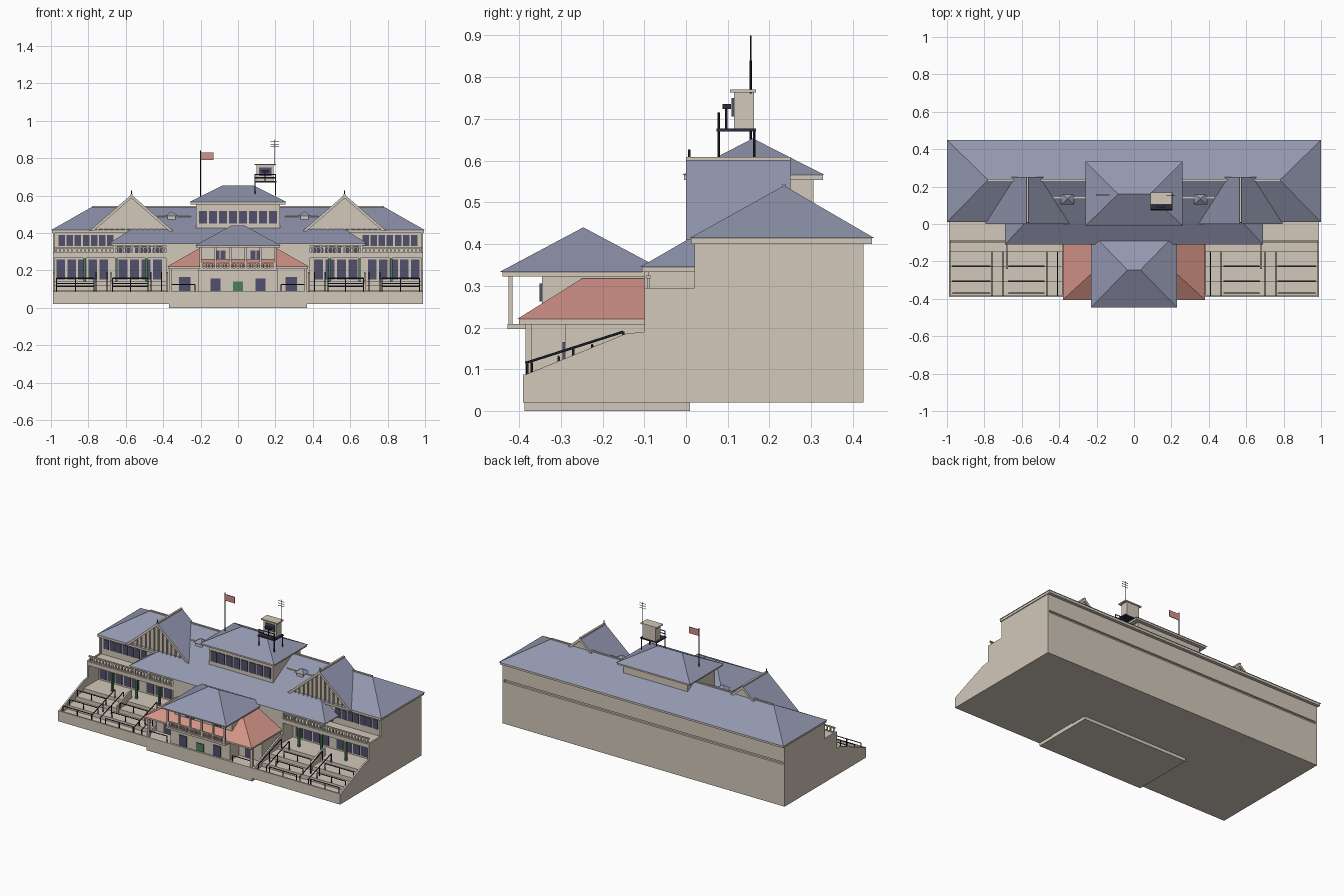
import bpy
import bmesh
from mathutils import Vector, Matrix

cube = bpy.data.objects.get("Cube")
if cube:
    bpy.data.objects.remove(cube)


def material(name, r, g, b):
    m = bpy.data.materials.new(name)
    m.use_nodes = True
    m.diffuse_color = (r, g, b, 1)
    m.node_tree.nodes["Principled BSDF"].inputs["Base Color"].default_value = (r, g, b, 1)
    return m


CREAM = material("cream wall", 0.65, 0.58, 0.49)
SLATE = material("slate blue roof", 0.29, 0.31, 0.43)
RED = material("red roof", 0.65, 0.29, 0.24)
GLASS = material("dark window", 0.085, 0.08, 0.15)
IRON = material("dark iron", 0.025, 0.025, 0.045)
GREEN = material("green paint", 0.07, 0.22, 0.10)


def finish(name, bm, *mats):
    bmesh.ops.recalc_face_normals(bm, faces=bm.faces)
    mesh = bpy.data.meshes.new(name)
    bm.to_mesh(mesh)
    bm.free()
    for m in mats:
        mesh.materials.append(m)
    ob = bpy.data.objects.new(name, mesh)
    bpy.context.collection.objects.link(ob)
    return ob


def boxes(name, mat, spans):
    """Boxes given as (x0, x1, y0, y1, z0, z1), joined in one mesh."""
    bm = bmesh.new()
    for x0, x1, y0, y1, z0, z1 in spans:
        mid = Vector((x0 + x1, y0 + y1, z0 + z1)) / 2
        size = (abs(x1 - x0), abs(y1 - y0), abs(z1 - z0), 1)
        bmesh.ops.create_cube(bm, size=1, matrix=Matrix.Translation(mid) @ Matrix.Diagonal(size))
    return finish(name, bm, mat)


def hip(name, mat, base, z0, top, z1):
    """Hipped roof between a base and a top rectangle (x0, x1, y0, y1)."""
    bm = bmesh.new()
    for (x0, x1, y0, y1), z in ((base, z0), (top, z1)):
        for p in {(x, y, z) for x in (x0, x1) for y in (y0, y1)}:
            bm.verts.new(p)
    bmesh.ops.convex_hull(bm, input=bm.verts)
    bmesh.ops.dissolve_limit(bm, angle_limit=0.01, verts=bm.verts, edges=bm.edges)
    return finish(name, bm, mat)


def prism(name, mats, pts, a0, a1, axis):
    """Profile extruded along x (points are y, z) or along y (points are x, z)."""
    place = (lambda a, p: (a, p[0], p[1])) if axis == "x" else (lambda a, p: (p[0], a, p[1]))
    bm = bmesh.new()
    face = bm.faces.new([bm.verts.new(place(a0, p)) for p in pts])
    new = bmesh.ops.extrude_face_region(bm, geom=[face])["geom"]
    shift = Vector(place(a1 - a0, (0, 0)))
    bmesh.ops.translate(bm, vec=shift, verts=[v for v in new if isinstance(v, bmesh.types.BMVert)])
    return finish(name, bm, *mats)


def bars(name, mat, lines, r=0.0025):
    """Thin round bars between pairs of points."""
    bm = bmesh.new()
    for a, b in lines:
        a, b = Vector(a), Vector(b)
        turn = (b - a).to_track_quat("Z", "Y").to_matrix().to_4x4()
        bmesh.ops.create_cone(bm, cap_ends=True, segments=6, radius1=r, radius2=r,
                              depth=(b - a).length, matrix=Matrix.Translation((a + b) / 2) @ turn)
    return finish(name, bm, mat)


def row(x0, x1, n, fill=0.8):
    """Spans of n evenly spaced panes."""
    step = (x1 - x0) / n
    return [(x0 + step * (i + 0.5 - fill / 2), x0 + step * (i + 0.5 + fill / 2)) for i in range(n)]


def balustrade(name, x0, x1, n, y, z0, z1):
    spans = [(x0, x1, y - 0.005, y + 0.005, z1 - 0.007, z1),
             (x0, x1, y - 0.004, y + 0.004, z0, z0 + 0.005)]
    spans += [(a, b, y - 0.003, y + 0.003, z0, z1) for a, b in row(x0, x1, n, 0.35)]
    boxes(name, CREAM, spans)


# Main block, back wall with a recessed groove
boxes("main_block", CREAM, [(-0.985, 0.985, 0, 0.425, 0.02, 0.285),
                            (-0.985, 0.985, 0.03, 0.412, 0.28, 0.305),
                            (-0.985, 0.985, 0.03, 0.425, 0.3, 0.405)])
boxes("base_plinth", CREAM, [(-0.37, 0.37, -0.387, 0.01, 0, 0.025)])
boxes("balcony_floor", CREAM, [(-0.985, 0.985, -0.1, 0.03, 0.265, 0.29)])
boxes("main_eaves", CREAM, [(-0.995, 0.995, 0.012, 0.445, 0.4, 0.415)])
hip("main_roof", SLATE, (-1, 1, 0.01, 0.45), 0.415, (-0.78, 0.78, 0.235, 0.235), 0.54)
boxes("main_ridge_cap", CREAM, [(-0.78, 0.78, 0.23, 0.24, 0.533, 0.544)])

# Long lean-to roof over the balcony
boxes("veranda_eaves", CREAM, [(-0.68, 0.68, -0.105, 0.03, 0.333, 0.345)])
hip("veranda_roof", SLATE, (-0.69, 0.69, -0.11, 0.035), 0.345, (-0.57, 0.57, 0.02, 0.035), 0.42)

for s, side in ((1, "left"), (-1, "right")):
    # End wall and sloping terrace walls
    prism(side + "_end_wall", [CREAM], [(-0.1, 0.02), (0.425, 0.02), (0.425, 0.405), (0.02, 0.405),
                                        (0.02, 0.295), (-0.1, 0.295)], s * 0.98, s * 0.99, "x")
    slope = [(-0.39, 0.02), (-0.39, 0.085), (-0.145, 0.185), (-0.1, 0.19), (-0.1, 0.02)]
    for x, part in ((0.98, "outer"), (0.375, "inner")):
        prism(f"{side}_{part}_terrace_wall", [CREAM], slope, s * x, s * (x + 0.01), "x")
    prism(side + "_middle_terrace_wall", [CREAM], [(-0.24, 0.05), (-0.24, 0.145), (-0.145, 0.185),
                                                   (-0.1, 0.19), (-0.1, 0.05)], s * 0.675, s * 0.685, "x")

    # Stepped seating terrace
    steps = [(-0.385, 0.02)]
    for y0, y1, z in ((-0.385, -0.31, 0.07), (-0.31, -0.23, 0.095), (-0.23, -0.15, 0.12), (-0.15, 0.01, 0.14)):
        steps += [(y0, z), (y1, z)]
    prism(side + "_terrace_steps", [CREAM], steps + [(0.01, 0.02)], s * 0.375, s * 0.985, "x")
    boxes(side + "_terrace_parapet", CREAM, [(s * 0.375, s * 0.99, -0.39, -0.38, 0.02, 0.087)])

    # Iron rails along the terraces and beside the aisles
    lines = []
    for y, z, floor in ((-0.37, 0.115, 0.07), (-0.305, 0.13, 0.095), (-0.225, 0.158, 0.12)):
        for x0, x1 in ((0.48, 0.67), (0.77, 0.97)):
            lines.append(((s * x0, y, z), (s * x1, y, z)))
            lines += [((s * x, y, floor), (s * x, y, z)) for x in (x0, (x0 + x1) / 2, x1)]
    for x in (0.41, 0.465, 0.70, 0.76):
        lines.append(((s * x, -0.385, 0.115), (s * x, -0.15, 0.19)))
        lines += [((s * x, y, z - 0.06), (s * x, y, z)) for y, z in ((-0.38, 0.117), (-0.27, 0.152), (-0.15, 0.19))]
    bars(side + "_terrace_rails", IRON, lines, 0.003)

    # Windows of both floors
    panes = [(s * a, s * b, -0.005, 0.002, 0.15, 0.258) for a, b in row(0.40, 0.645, 4) + row(0.69, 0.975, 5)]
    panes += [(s * a, s * b, 0.025, 0.032, 0.33, 0.388) for a, b in row(0.66, 0.965, 7)]
    panes += [(s * a, s * b, 0.025, 0.032, 0.295, 0.33) for a, b in row(0.40, 0.65, 6)]
    boxes(side + "_windows", GLASS, panes)

    # Balcony rail and posts
    balustrade(side + "_balcony_rail", s * 0.23, s * 0.985, 34, -0.09, 0.29, 0.325)
    boxes(side + "_green_posts", GREEN, [(s * x - 0.006, s * x + 0.006, -0.095, -0.083, 0.14, 0.266)
                                         for x in (0.49, 0.65, 0.82)])
    boxes(side + "_balcony_posts", CREAM, [(s * x - 0.005, s * x + 0.005, -0.1, -0.09, 0.29, 0.335)
                                           for x in (0.28, 0.37, 0.46, 0.56, 0.66)])

    # Cross gable: roof shell with cream ends, boarded wall, finial
    c = s * 0.57
    shell = prism(side + "_gable_roof", [SLATE, CREAM],
                  [(c - 0.225, 0.41), (c, 0.605), (c + 0.225, 0.41), (c + 0.203, 0.41), (c, 0.586),
                   (c - 0.203, 0.41)], 0, 0.25, "y")
    for f in shell.data.polygons:
        f.material_index = int(abs(f.normal.y) > 0.9)
    prism(side + "_gable_wall", [CREAM], [(c - 0.205, 0.408), (c, 0.588), (c + 0.205, 0.408)], 0.02, 0.24, "y")
    boxes(side + "_gable_boards", CREAM, [(c + d * 0.03 - 0.003, c + d * 0.03 + 0.003, 0.012, 0.022,
                                           0.405, 0.59 - abs(d) * 0.027) for d in range(-6, 7)])
    boxes(side + "_gable_ridge_cap", CREAM, [(c - 0.006, c + 0.006, 0, 0.25, 0.598, 0.608)])
    bars(side + "_finial", IRON, [((c, 0.008, 0.6), (c, 0.008, 0.626))], 0.003)

    # Roof vent and cream strip between gable and tower
    v = s * 0.355
    boxes(side + "_roof_strip", CREAM, [(s * 0.25, s * 0.43, 0.135, 0.145, 0.47, 0.492)])
    boxes(side + "_vent_base", CREAM, [(v - 0.022, v + 0.022, 0.112, 0.16, 0.46, 0.492)])
    hip(side + "_vent_roof", SLATE, (v - 0.034, v + 0.034, 0.105, 0.165), 0.492, (v, v, 0.135, 0.135), 0.515)

# Central tower
boxes("tower_body", CREAM, [(-0.225, 0.225, 0.03, 0.305, 0.4, 0.557)])
boxes("tower_windows", GLASS, [(a, b, 0.024, 0.032, 0.452, 0.518) for a, b in row(-0.215, 0.215, 8)])
boxes("tower_eaves", CREAM, [(-0.255, 0.255, -0.005, 0.328, 0.553, 0.565)])
hip("tower_roof", SLATE, (-0.26, 0.26, -0.01, 0.333), 0.565, (-0.085, 0.085, 0.16, 0.16), 0.653)

# Lookout box on its iron platform
boxes("lookout_box", CREAM, [(0.1, 0.19, 0.115, 0.163, 0.675, 0.765)])
boxes("lookout_roof", CREAM, [(0.087, 0.203, 0.105, 0.168, 0.763, 0.77)])
boxes("lookout_window", GLASS, [(0.112, 0.178, 0.109, 0.116, 0.705, 0.75)])
boxes("lookout_platform", IRON, [(0.087, 0.205, 0.073, 0.168, 0.67, 0.677),
                                 (0.125, 0.165, 0.088, 0.108, 0.724, 0.736)])
bars("lookout_frame", IRON,
     [((x, y, 0.6), (x, y, 0.715 if y < 0.1 else 0.675)) for x in (0.092, 0.2) for y in (0.078, 0.163)]
     + [((0.092, 0.078, z), (0.2, 0.078, z)) for z in (0.695, 0.713)]
     + [((0.145, 0.097, 0.675), (0.145, 0.097, 0.73))], 0.003)
bars("antenna", IRON, [((0.196, 0.155, 0.76), (0.196, 0.155, 0.9))]
     + [((0.174, 0.155, z), (0.218, 0.155, z)) for z in (0.86, 0.875, 0.89)], 0.0015)
bars("flagpole", IRON, [((-0.2, 0.155, 0.56), (-0.2, 0.155, 0.84))], 0.0025)
boxes("flag", RED, [(-0.2, -0.13, 0.153, 0.157, 0.79, 0.83)])

# Front pavilion, ground floor
boxes("pavilion_ground_floor", CREAM, [(-0.37, 0.37, -0.29, 0.01, 0.02, 0.21),
                                       (-0.21, 0.21, -0.378, -0.28, 0.02, 0.21),
                                       (-0.375, 0.375, -0.39, -0.28, 0.02, 0.087),
                                       (-0.385, 0.385, -0.1, 0.03, 0.02, 0.335)])
boxes("pavilion_ground_windows", GLASS,
      [(s * x - w, s * x + w, y - 0.006, y + 0.002, 0.09, z) for s in (1, -1)
       for x, w, y, z in ((0.285, 0.03, -0.29, 0.165), (0.12, 0.026, -0.378, 0.157))])
boxes("green_door", GREEN, [(-0.026, 0.026, -0.384, -0.376, 0.09, 0.14)])
bars("porch_rails", IRON, [(p, q) for s in (1, -1) for p, q in (
    ((s * 0.36, -0.382, 0.08), (s * 0.36, -0.382, 0.167)),
    ((s * 0.23, -0.382, 0.125), (s * 0.36, -0.382, 0.125)),
    ((s * 0.23, -0.382, 0.08), (s * 0.23, -0.382, 0.125)))], 0.003)
boxes("porch_posts", CREAM, [(s * 0.355, s * 0.37, -0.385, -0.37, 0.08, 0.21) for s in (1, -1)])

# Red skirt roof
boxes("red_roof_eaves", CREAM, [(-0.375, 0.375, -0.4, -0.1, 0.207, 0.22)])
hip("red_roof", RED, (-0.38, 0.38, -0.405, -0.095), 0.22, (-0.21, 0.21, -0.25, -0.095), 0.317)

# Pavilion upper room, front balcony and roof
boxes("pavilion_upper_room", CREAM, [(-0.2, 0.2, -0.345, -0.05, 0.21, 0.33)])
boxes("pavilion_upper_windows", GLASS, [(s * x - 0.013, s * x + 0.013, -0.351, -0.343, 0.262, 0.305)
                                        for s in (1, -1) for x in (0.08, 0.113)])
boxes("pavilion_balcony_floor", CREAM, [(-0.21, 0.21, -0.427, -0.34, 0.197, 0.209)])
boxes("pavilion_balcony_posts", CREAM, [(x - 0.005, x + 0.005, -0.425, -0.415, 0.205, 0.33)
                                        for x in (-0.2, -0.12, -0.04, 0.04, 0.12, 0.2)])
balustrade("pavilion_balcony_rail", -0.2, 0.2, 22, -0.42, 0.209, 0.245)
boxes("pavilion_eaves", CREAM, [(-0.225, 0.225, -0.44, -0.05, 0.322, 0.333)])
hip("pavilion_roof", SLATE, (-0.23, 0.23, -0.447, -0.045), 0.333, (-0.035, 0.035, -0.246, -0.246), 0.44)
